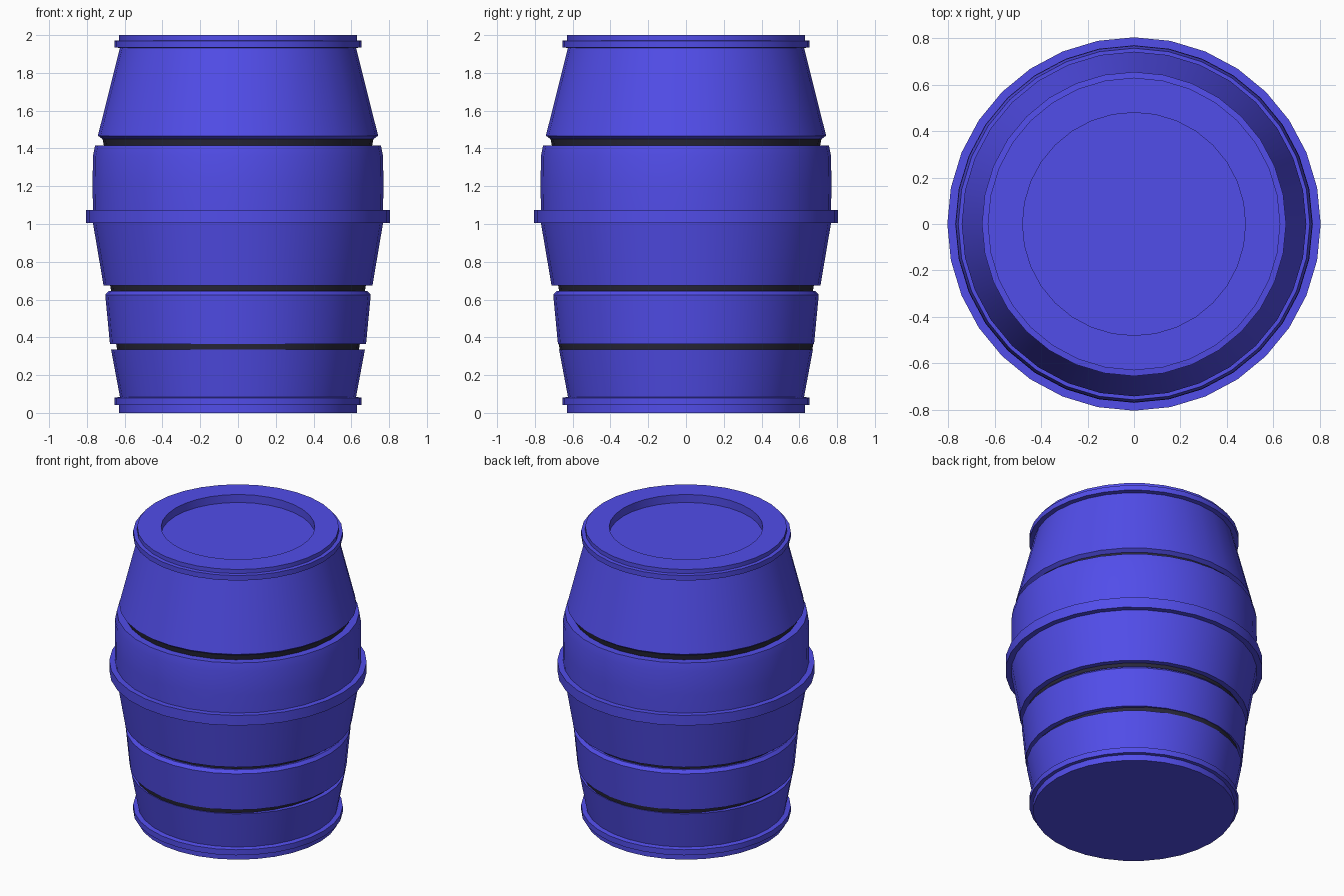
import bpy, bmesh, math

if "Cube" in bpy.data.objects:
    bpy.data.objects.remove(bpy.data.objects["Cube"])

SIDES = 32


def make_material(name, color):
    mat = bpy.data.materials.new(name)
    mat.diffuse_color = color
    mat.use_nodes = True
    mat.node_tree.nodes["Principled BSDF"].inputs["Base Color"].default_value = mat.diffuse_color
    return mat


blue = make_material("blue_plastic", (0.083, 0.074, 0.82, 1))
dark = make_material("dark_groove", (0.022, 0.021, 0.042, 1))


def lathe(name, profile, mat=blue, y_scale=1.0):
    """Revolve (radius, z) points, listed bottom to top, and cap the ends."""
    bm = bmesh.new()
    rings = []
    for r, z in profile:
        rings.append([bm.verts.new((r * math.cos(a), r * y_scale * math.sin(a), z))
                      for a in (2 * math.pi * i / SIDES for i in range(SIDES))])
    for low, high in zip(rings, rings[1:]):
        for i in range(SIDES):
            j = (i + 1) % SIDES
            bm.faces.new((low[i], low[j], high[j], high[i]))
    bm.faces.new(rings[0][::-1])
    bm.faces.new(rings[-1])
    mesh = bpy.data.meshes.new(name)
    bm.to_mesh(mesh)
    bm.free()
    ob = bpy.data.objects.new(name, mesh)
    bpy.context.collection.objects.link(ob)
    mesh.materials.append(mat)
    bpy.ops.object.select_all(action='DESELECT')
    ob.select_set(True)
    bpy.context.view_layer.objects.active = ob
    bpy.ops.object.shade_smooth_by_angle(angle=math.radians(30))
    return ob


# Base with its foot hoop
lathe("base", [(0.63, 0), (0.63, 0.042), (0.655, 0.042), (0.655, 0.08),
               (0.625, 0.085), (0.672, 0.335)])

# Lower groove, slightly oval
lathe("lower_groove", [(0.640, 0.335), (0.645, 0.365)], dark, 1.045)

# Lower band with chamfered shoulder
lathe("lower_band", [(0.678, 0.365), (0.703, 0.625), (0.685, 0.645)])

# Middle groove
lathe("middle_groove", [(0.672, 0.645), (0.677, 0.675)], dark)

# Belly with the wide central hoop
lathe("belly", [(0.712, 0.675), (0.768, 1.005), (0.804, 1.005), (0.804, 1.075),
                (0.768, 1.075), (0.77, 1.2), (0.768, 1.36), (0.757, 1.415)])

# Upper groove
lathe("upper_groove", [(0.710, 1.415), (0.717, 1.45)], dark)

# Upper body with rim hoop and recessed lid
lathe("upper_body", [(0.717, 1.45), (0.742, 1.467), (0.625, 1.932), (0.655, 1.935),
                     (0.655, 1.97), (0.63, 1.972), (0.63, 2.0), (0.48, 2.0),
                     (0.48, 1.945)])
